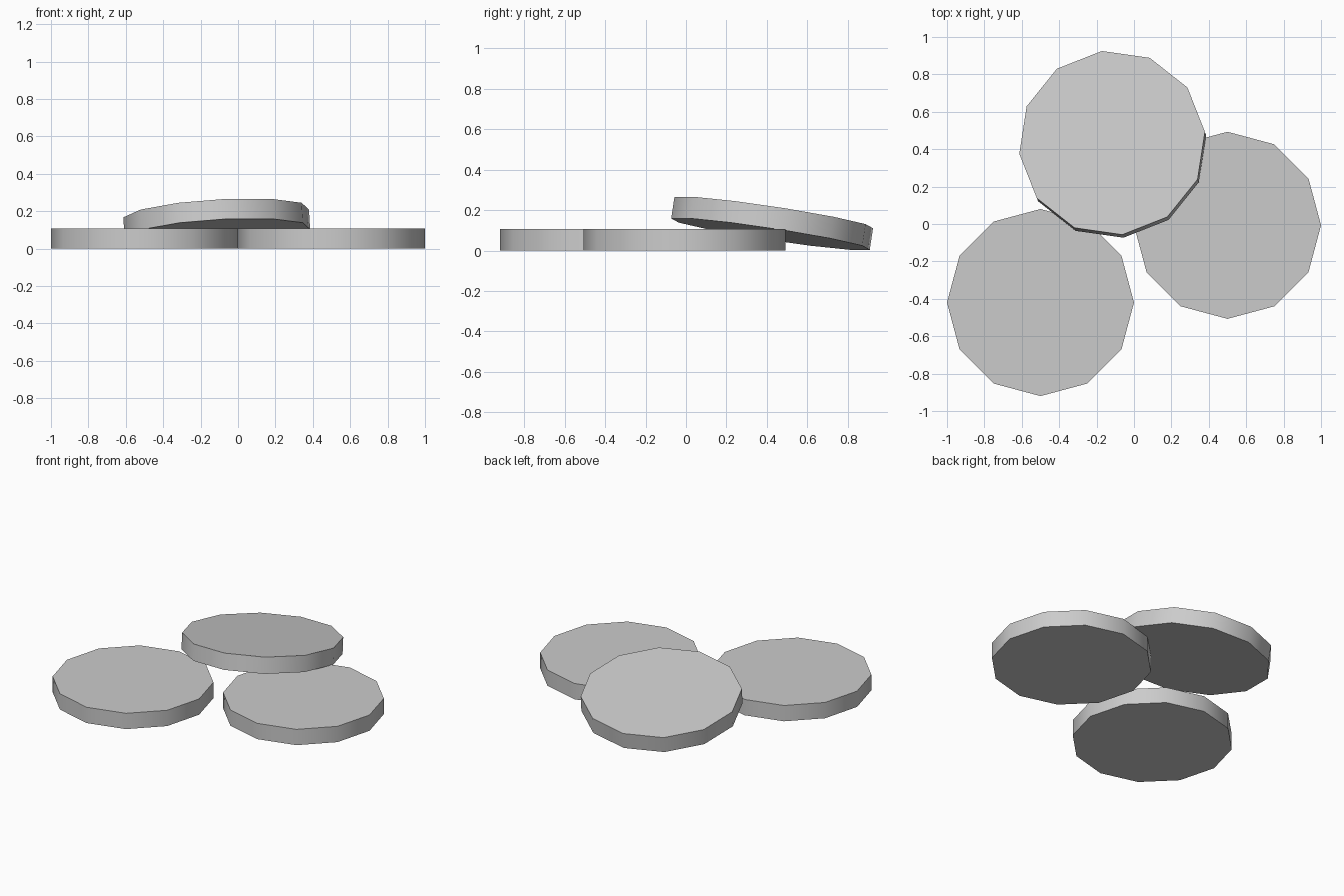
import bpy
from math import radians
from mathutils import Matrix, Vector

default = bpy.data.objects.get("Cube")
if default:
    bpy.data.objects.remove(default, do_unlink=True)

RADIUS, HEIGHT, SIDES = 0.5, 0.108, 12

# Plain grey for every disc
grey = bpy.data.materials.new("light_grey")
grey.use_nodes = True
grey.diffuse_color = (0.6, 0.6, 0.6, 1)
grey.node_tree.nodes["Principled BSDF"].inputs["Base Color"].default_value = (0.6, 0.6, 0.6, 1)


def disc(name, top_centre, normal=(0, 0, 1), turn=0):
    """Twelve-sided disc placed by the centre of its top face and its facing."""
    bpy.ops.mesh.primitive_cylinder_add(vertices=SIDES, radius=RADIUS, depth=HEIGHT)
    obj = bpy.context.object
    obj.name = name
    obj.data.materials.append(grey)
    tilt = Vector((0, 0, 1)).rotation_difference(Vector(normal)).to_matrix().to_4x4()
    spin = Matrix.Rotation(radians(turn), 4, "Z")
    drop = Matrix.Translation((0, 0, -HEIGHT / 2))
    obj.data.transform(Matrix.Translation(top_centre) @ tilt @ spin @ drop)
    bpy.ops.object.shade_smooth_by_angle(angle=radians(40))
    return obj


# Two discs lying flat on the ground
disc("flat_disc_right", (-0.5, -0.42, HEIGHT))
disc("flat_disc_left", (0.5, -0.007, HEIGHT))

# Third disc leaning on the other two
disc("leaning_disc", (-0.117, 0.434, 0.188), normal=(-0.06, 0.152, 1), turn=6.5)
